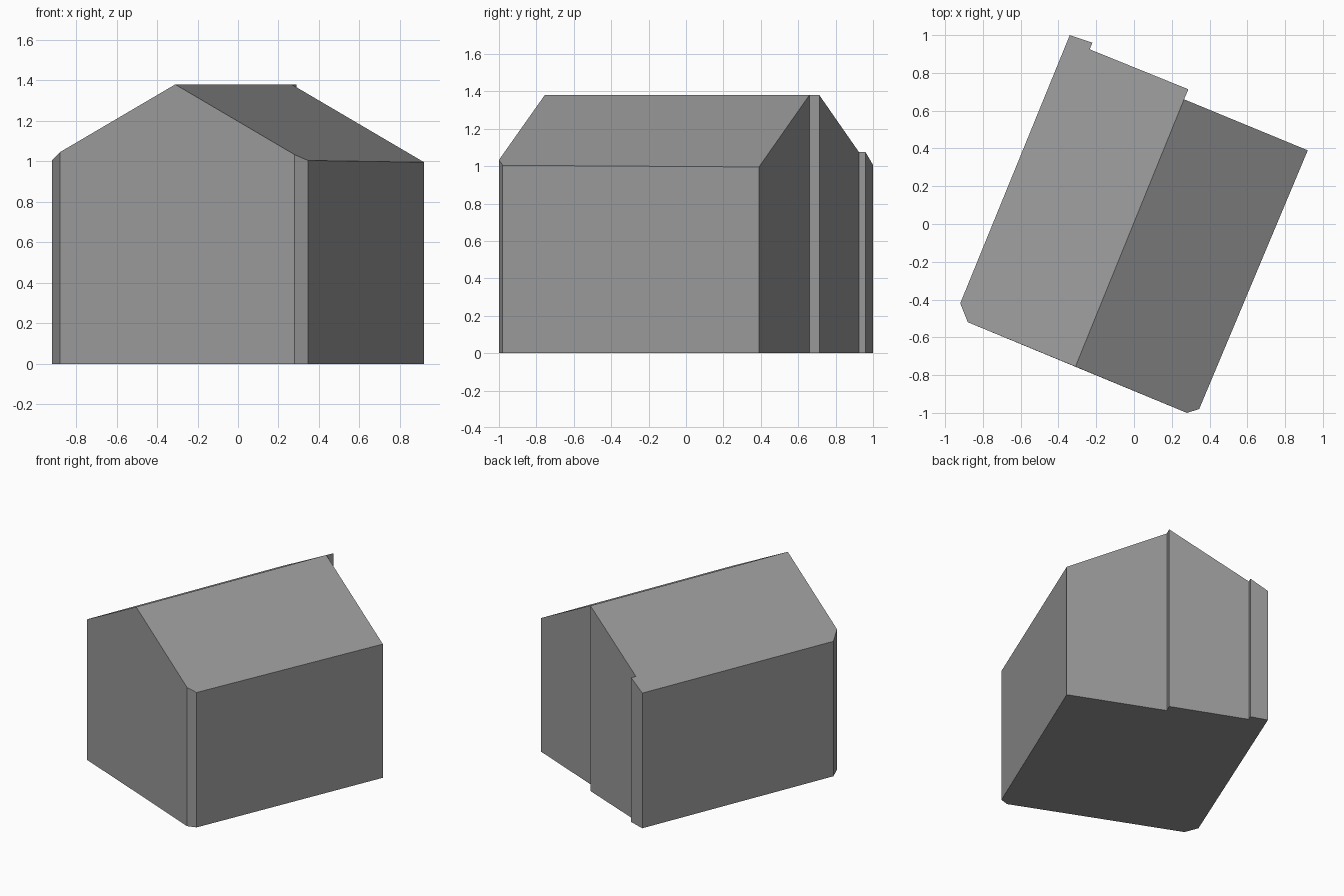
import bpy
import bmesh
import math
from mathutils import Vector

cube = bpy.data.objects.get("Cube")
if cube:
    bpy.data.objects.remove(cube, do_unlink=True)

# Plain grey for walls and roof
grey = bpy.data.materials.new("plain_grey")
grey.use_nodes = True
colour = (0.32, 0.32, 0.32, 1)
grey.diffuse_color = colour
grey.node_tree.nodes["Principled BSDF"].inputs["Base Color"].default_value = colour

# Footprint, counter-clockwise from the front ridge end
ridge_front = Vector((-0.31, -0.755))
ridge_back = Vector((0.265, 0.66))
right_side = [(0.28, -1.0), (0.345, -0.98), (0.92, 0.39)]
left_side = [(0.288, 0.713), (-0.235, 0.925), (-0.22, 0.96),
             (-0.34, 1.0), (-0.92, -0.42), (-0.88, -0.52)]
outline = [ridge_front, *map(Vector, right_side), ridge_back, *map(Vector, left_side)]

RIDGE_HEIGHT = 1.38
SLOPE = 0.543
along = (ridge_back - ridge_front).normalized()


def roof_height(p):
    """Roof height falls with distance from the ridge line."""
    return RIDGE_HEIGHT - SLOPE * abs(along.cross(p - ridge_front))


bm = bmesh.new()
base = [bm.verts.new((p.x, p.y, 0)) for p in outline]
top = [bm.verts.new((p.x, p.y, roof_height(p))) for p in outline]
count = len(outline)
split = len(right_side) + 1

# Floor and the two roof slopes
bm.faces.new(base[::-1])
bm.faces.new(top[:split + 1])
bm.faces.new(top[split:] + top[:1])

# Walls, with the front gable in one piece
for i in range(1, count - 1):
    bm.faces.new((base[i], base[i + 1], top[i + 1], top[i]))
bm.faces.new((base[-1], base[0], base[1], top[1], top[0], top[-1]))
bmesh.ops.recalc_face_normals(bm, faces=bm.faces[:])

mesh = bpy.data.meshes.new("gabled_house")
bm.to_mesh(mesh)
bm.free()
mesh.materials.append(grey)
house = bpy.data.objects.new("gabled_house", mesh)
bpy.context.collection.objects.link(house)
